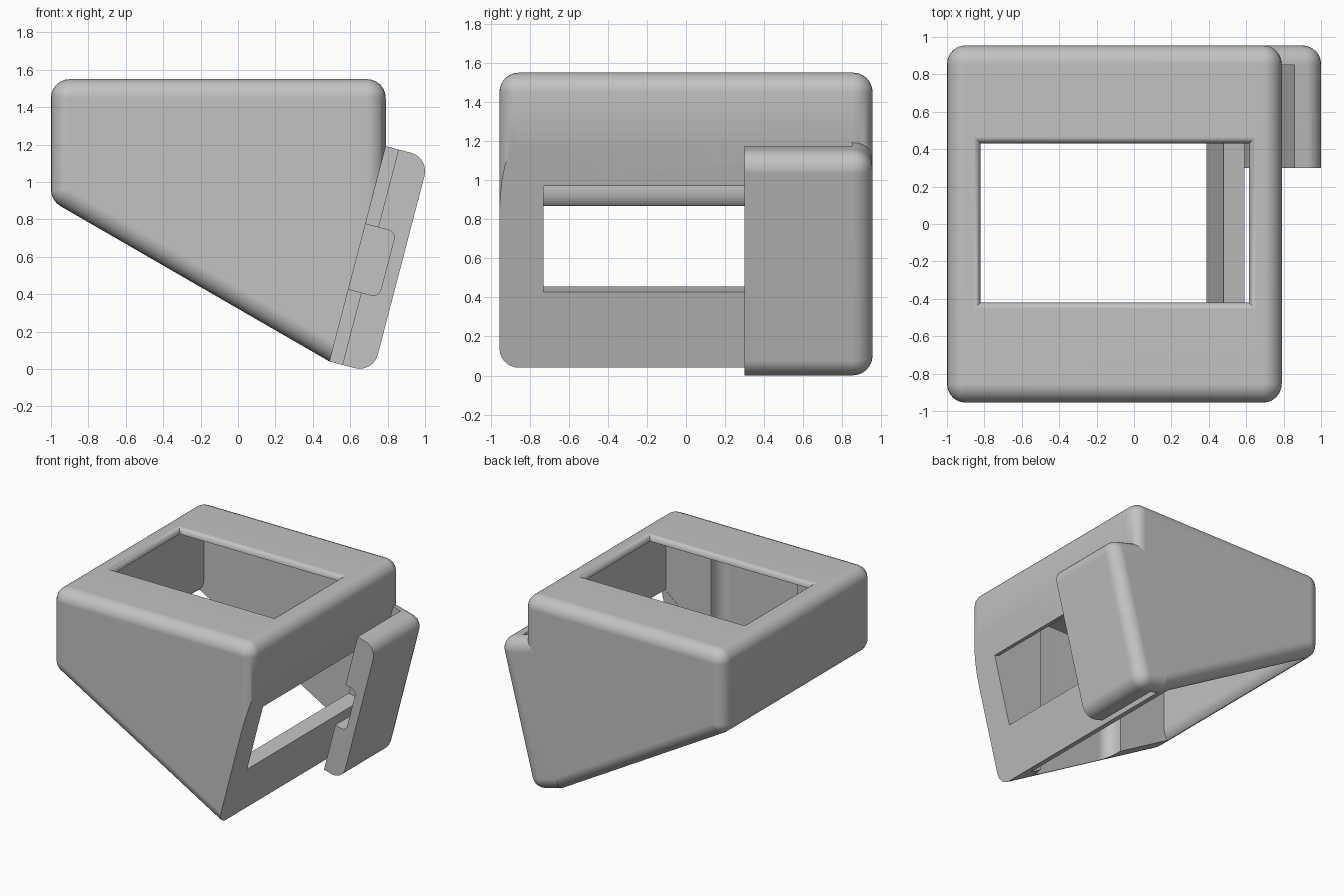
import bpy, bmesh, math
from mathutils import Vector, Matrix

cube = bpy.data.objects.get("Cube")
if cube:
    bpy.data.objects.remove(cube, do_unlink=True)

grey = bpy.data.materials.new("plain grey")
grey.use_nodes = True
COLOUR = (0.54, 0.54, 0.54, 1)
grey.diffuse_color = COLOUR
grey.node_tree.nodes["Principled BSDF"].inputs["Base Color"].default_value = COLOUR

# Slanted face: foot point, outward direction u, upward direction v
FOOT = Vector((0.49, 0, 0.04))
V = Vector((0.30, 0, 1.15)).normalized()
U = Vector((V.z, 0, -V.x))
RADIUS = 0.1
SIDE = 0.955


def slant(u, v):
    p = FOOT + U * u + V * v
    return (p.x, p.z)


def bridge(bm, rings):
    """Join rings of vertices and cap both ends."""
    n = len(rings[0])
    for a, b in zip(rings, rings[1:]):
        for i in range(n):
            bm.faces.new((a[i], a[(i + 1) % n], b[(i + 1) % n], b[i]))
    bm.faces.new(rings[0][::-1])
    bm.faces.new(rings[-1])
    bmesh.ops.recalc_face_normals(bm, faces=bm.faces[:])


def prism(profile, y0, y1):
    """Extrude an xz profile from y0 to y1."""
    bm = bmesh.new()
    bridge(bm, [[bm.verts.new((x, y, z)) for x, z in profile] for y in (y0, y1)])
    return bm


def slant_box(u0, u1, v0, v1, y0, y1):
    return prism([slant(u0, v0), slant(u1, v0), slant(u1, v1), slant(u0, v1)], y0, y1)


def round_edges(bm, rule, radius):
    bmesh.ops.bevel(bm, geom=[e for e in bm.edges if rule(e)], offset=radius,
                    segments=6, profile=0.5, affect='EDGES', clamp_overlap=True)


def finish(bm, name):
    mesh = bpy.data.meshes.new(name)
    bm.to_mesh(mesh)
    bm.free()
    mesh.materials.append(grey)
    obj = bpy.data.objects.new(name, mesh)
    bpy.context.collection.objects.link(obj)
    return obj


def activate(obj):
    bpy.ops.object.select_all(action='DESELECT')
    obj.select_set(True)
    bpy.context.view_layer.objects.active = obj


def cut(obj, bm):
    cutter = finish(bm, "cutter")
    cutter.hide_render = True
    mod = obj.modifiers.new("cut", 'BOOLEAN')
    mod.operation = 'DIFFERENCE'
    mod.solver = 'EXACT'
    mod.object = cutter
    activate(obj)
    bpy.ops.object.modifier_apply(modifier=mod.name)
    bpy.data.objects.remove(cutter, do_unlink=True)


def smooth(obj):
    activate(obj)
    bpy.ops.object.shade_smooth_by_angle(angle=math.radians(30))
    mod = obj.modifiers.new("flat_panels", 'WEIGHTED_NORMAL')
    mod.keep_sharp = True


# Housing: wedge wrapped round corner balls, trimmed flat by the slanted plane
bm = bmesh.new()
for x, z in ((-0.9, 1.45), (0.69, 1.45), (0.69, 0.04), (-0.9, 0.958)):
    for y in (RADIUS - SIDE, SIDE - RADIUS):
        place = Matrix.Translation((x, y, z)) @ Matrix.Rotation(math.pi / 2, 4, 'X')
        bmesh.ops.create_uvsphere(bm, u_segments=24, v_segments=12, radius=RADIUS, matrix=place)
bmesh.ops.delete(bm, geom=bm.edges[:] + bm.faces[:], context='EDGES_FACES')
hull = bmesh.ops.convex_hull(bm, input=bm.verts[:])
inner = [g for g in hull["geom_interior"] if isinstance(g, bmesh.types.BMVert)]
bmesh.ops.delete(bm, geom=inner, context='VERTS')
bmesh.ops.dissolve_limit(bm, angle_limit=math.radians(0.5), verts=bm.verts[:], edges=bm.edges[:])
trim = bmesh.ops.bisect_plane(bm, geom=bm.verts[:] + bm.edges[:] + bm.faces[:],
                              plane_co=FOOT, plane_no=U, clear_outer=True)
rim = [g for g in trim["geom_cut"] if isinstance(g, bmesh.types.BMEdge)]
bmesh.ops.holes_fill(bm, edges=rim, sides=0)
bmesh.ops.recalc_face_normals(bm, faces=bm.faces[:])
housing = finish(bm, "housing")

# Cavity open along the sloping underside, with a rounded rim at the low wall
LID = 1.505
cavity = [(-0.9, LID), (0.69, LID), (0.69, 0.97), slant(-0.115, 0.85), slant(-0.115, -0.3),
          (-1.1, 0.5), (-1.1, 0.82), (-0.95, 0.862), (-0.925, 0.878), (-0.907, 0.91), (-0.9, 0.95)]
cut(housing, prism(cavity, -0.73, 0.85))

# Recess inside the thick front wall, with rounded inner corners
bm = prism([(-0.48, LID), (0.29, LID), (0.29, -0.1), (-0.48, -0.1)], -0.855, -0.70)
round_edges(bm, lambda e: all(v.co.y < -0.8 for v in e.verts)
            and abs(e.verts[0].co.x - e.verts[1].co.x) < 0.01, 0.1)
cut(housing, bm)

# Top window with a rounded lip
LIP = 0.04
levels = [(1.40, 0)]
for step in range(5):
    t = step * math.pi / 8
    levels.append((1.511 + LIP * math.sin(t), LIP * (1 - math.cos(t))))
levels.append((1.6, LIP))
bm = bmesh.new()
rings = []
for z, o in levels:
    x0, x1, y0, y1 = -0.82 - o, 0.615 + o, -0.42 - o, 0.43 + o
    rings.append([bm.verts.new((x, y, z)) for x, y in ((x0, y0), (x1, y0), (x1, y1), (x0, y1))])
bridge(bm, rings)
cut(housing, bm)

# Slot through the slanted wall
cut(housing, slant_box(-0.2, 0.1, 0.40, 0.96, -0.728, 0.728))
smooth(housing)

# Side cover: plate standing off the slanted wall, its back wall set into the housing
THICK, HEIGHT, BACK = 0.24, 1.19, 0.85
bm = prism([slant(0, 0), slant(THICK, 0), slant(THICK, HEIGHT),
            slant(-0.1, HEIGHT), slant(-0.1, 0.3)], 0.30, SIDE)


def cover_edge(e):
    a, b = [v.co for v in e.verts]
    mid = (a + b) / 2
    u = (Vector((mid.x, 0, mid.z)) - FOOT).dot(U)
    outer = u > THICK - 0.01 and (abs(a.y - b.y) > 0.1 or mid.y > 0.9)
    return outer or (mid.y > 0.9 and u > 0.01)


round_edges(bm, cover_edge, RADIUS)
cover = finish(bm, "side_cover")
cut(cover, slant_box(-0.2, 0.07, -0.2, HEIGHT + 0.2, 0.2, BACK))

# Cable notch on the inner side of the cover, running into its back wall
bm = slant_box(0, 0.168, 0.40, 0.76, 0.2, 0.91)
round_edges(bm, lambda e: abs(e.verts[0].co.y - e.verts[1].co.y) > 0.1
            and all((v.co - FOOT).dot(U) > 0.1 for v in e.verts), 0.04)
cut(cover, bm)
smooth(cover)
